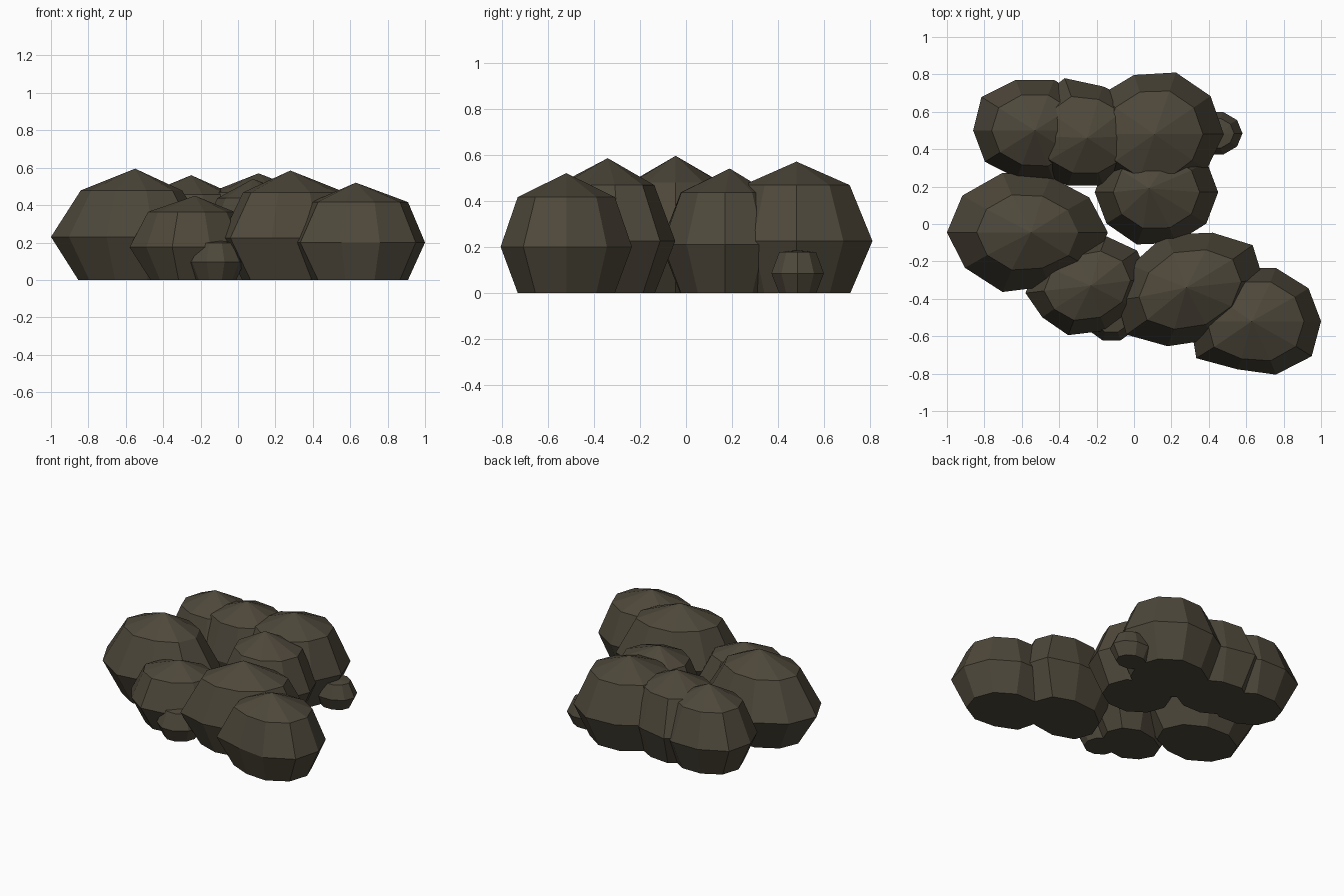
import bpy, bmesh, math

if "Cube" in bpy.data.objects:
    bpy.data.objects.remove(bpy.data.objects["Cube"])

SIDES = 10

stone = bpy.data.materials.new("dark_brown_stone")
stone.diffuse_color = (0.076, 0.064, 0.043, 1)
stone.use_nodes = True
stone.node_tree.nodes["Principled BSDF"].inputs["Base Color"].default_value = stone.diffuse_color


def boulder(name, cx, cy, rx, ry, belly, top, shear=0.0, apex=(0, 0),
            foot=0.71, shoulder=0.70, bumps={}):
    """Faceted boulder: flat base, wide belly ring, shoulder ring and a peak.
    bumps stretches single spokes, counted anticlockwise from +x."""
    bm = bmesh.new()
    rings = []
    # ring scale, height, share of the spoke stretch
    for scale, z, share in ((foot, 0, 0.5), (1.0, belly, 1), (shoulder, belly * 2.08, 0.5)):
        ring = []
        for i in range(SIDES):
            a = 2 * math.pi * i / SIDES
            s = scale * (1 + share * (bumps.get(i, 1) - 1))
            x, y = rx * s * math.cos(a), ry * s * math.sin(a)
            ring.append(bm.verts.new((cx + x, cy + y + shear * x, z)))
        rings.append(ring)
    peak = bm.verts.new((cx + apex[0], cy + apex[1], top))
    bm.faces.new(rings[0][::-1])
    for i in range(SIDES):
        j = (i + 1) % SIDES
        for lo, hi in zip(rings, rings[1:]):
            bm.faces.new((lo[i], lo[j], hi[j], hi[i]))
        bm.faces.new((rings[-1][i], rings[-1][j], peak))
    mesh = bpy.data.meshes.new(name)
    bm.to_mesh(mesh)
    bm.free()
    mesh.materials.append(stone)
    bpy.context.collection.objects.link(bpy.data.objects.new(name, mesh))


# Back row
boulder("back_left_boulder", -0.53, 0.50, 0.33, 0.285, 0.21, 0.55,
        bumps={4: 1.07, 7: 0.94})
boulder("back_middle_boulder", -0.26, 0.47, 0.34, 0.31, 0.22, 0.56, apex=(0.01, -0.01),
        bumps={2: 0.9, 3: 1.05, 7: 0.9, 8: 0.9})
boulder("back_right_boulder", 0.11, 0.48, 0.37, 0.347, 0.225, 0.57,
        bumps={3: 0.96, 9: 0.93})
boulder("back_right_pebble", 0.43, 0.485, 0.15, 0.12, 0.085, 0.185, apex=(0.04, 0))
# Middle
boulder("left_boulder", -0.57, -0.045, 0.43, 0.335, 0.23, 0.595, apex=(0.02, 0),
        foot=0.66, shoulder=0.63, bumps={1: 0.95, 2: 0.93, 6: 0.96, 8: 0.9})
boulder("middle_boulder", 0.12, 0.17, 0.33, 0.285, 0.21, 0.54, apex=(-0.04, 0.02),
        bumps={7: 1.03})
# Front row
boulder("front_left_boulder", -0.25, -0.33, 0.33, 0.265, 0.175, 0.45, 0.12, (0.02, 0),
        foot=0.66, bumps={3: 0.9, 6: 0.9})
boulder("front_pebble", -0.12, -0.475, 0.155, 0.155, 0.095, 0.215)
boulder("front_middle_boulder", 0.30, -0.35, 0.39, 0.30, 0.225, 0.585, 0.15, (-0.02, 0.01),
        bumps={1: 1.06, 3: 1.1, 6: 1.08})
boulder("front_right_boulder", 0.65, -0.52, 0.35, 0.30, 0.20, 0.52, apex=(-0.02, 0),
        foot=0.74, shoulder=0.74, bumps={6: 1.12, 7: 0.9, 9: 1.06})
